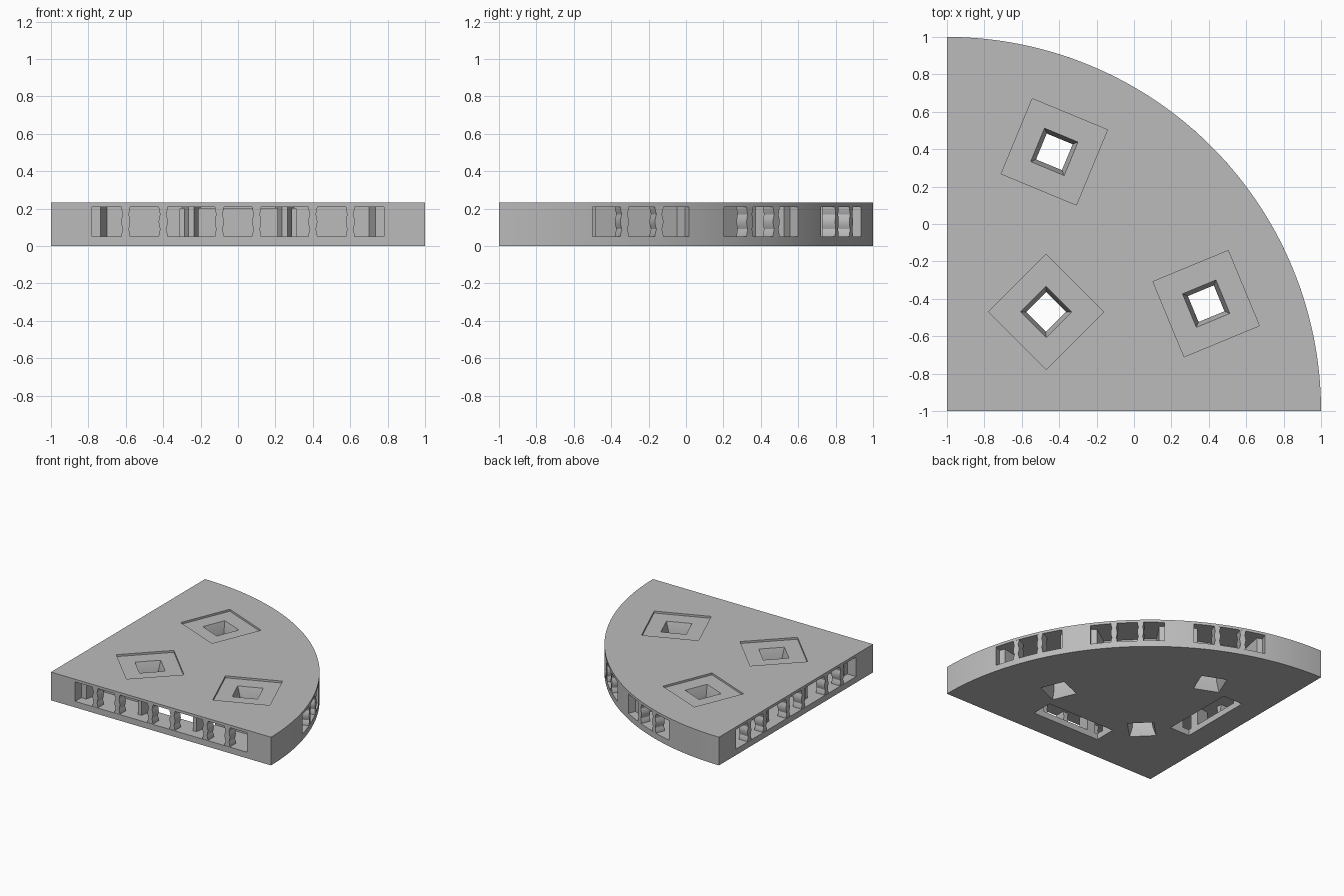
import bpy, bmesh, math
from mathutils import Matrix, Vector

cube = bpy.data.objects.get("Cube")
if cube:
    bpy.data.objects.remove(cube, do_unlink=True)

H = 0.232                 # slab height
R = 2.0                   # radius of the quarter disc
CORNER = Vector((-1, -1, 0))
LOW, HIGH = 0.05, 0.21    # floor and ceiling of the side bays

stone = bpy.data.materials.new("plain grey")
stone.use_nodes = True
stone.diffuse_color = (0.5, 0.5, 0.5, 1)
stone.node_tree.nodes["Principled BSDF"].inputs["Base Color"].default_value = (0.5, 0.5, 0.5, 1)


def make_object(name, bm, matrix=Matrix()):
    bmesh.ops.recalc_face_normals(bm, faces=bm.faces)
    mesh = bpy.data.meshes.new(name)
    bm.to_mesh(mesh)
    bm.free()
    mesh.materials.append(stone)
    mesh.transform(matrix)
    ob = bpy.data.objects.new(name, mesh)
    bpy.context.collection.objects.link(ob)
    return ob


def loft(bm, rings):
    """Closed solid through rings with equal point counts."""
    loops = [[bm.verts.new(p) for p in ring] for ring in rings]
    for a, b in zip(loops, loops[1:]):
        for i in range(len(a)):
            j = (i + 1) % len(a)
            bm.faces.new((a[i], a[j], b[j], b[i]))
    bm.faces.new(loops[0][::-1])
    bm.faces.new(loops[-1])


def prism(bm, outline, z0, z1):
    loft(bm, [[(x, y, z) for x, y in outline] for z in (z0, z1)])


def square(half, z):
    return [(-half, -half, z), (half, -half, z), (half, half, z), (-half, half, z)]


def frame(x, y, angle):
    return Matrix.Translation((x, y, 0)) @ Matrix.Rotation(angle, 4, "Z")


# Quarter-disc slab
bm = bmesh.new()
STEPS = 96
arc = [(CORNER.x + R * math.cos(a), CORNER.y + R * math.sin(a))
       for a in (math.pi / 2 * i / STEPS for i in range(STEPS + 1))]
prism(bm, [(-1, -1)] + arc, 0, H)
slab = make_object("quarter_round_slab", bm)

# Bay frames: local +y points into the slab, origin lies on the side wall
bays = []
for t in (-0.5, 0, 0.5):
    bays.append(frame(t, -1, 0))
    bays.append(frame(-1, t, -math.pi / 2))
for deg in (22.5, 45, 67.5):
    a = math.radians(deg)
    bays.append(frame(CORNER.x + R * math.cos(a), CORNER.y + R * math.sin(a), a + math.pi / 2))

cutters = []

# Clip bays: wide mouth, step, then a tapering chamber
half_plan = [(0.28, -0.06), (0.28, 0.08), (0.235, 0.08), (0.2, 0.26)]
plan = half_plan + [(-x, y) for x, y in reversed(half_plan)]
for m in bays:
    bm = bmesh.new()
    prism(bm, plan, LOW, HIGH)
    cutters.append(make_object("bay_cutter", bm, m))

# Underside slots behind the middle bay of each straight side
for m in bays[2:4]:
    bm = bmesh.new()
    prism(bm, [(-0.31, 0.2), (0.31, 0.2), (0.31, 0.38), (-0.31, 0.38)], -0.05, 0.2)
    cutters.append(make_object("slot_cutter", bm, m))

# Square sockets: shallow recess and an hourglass hole
for radius, deg in ((1.5, 22.5), (0.75, 45), (1.5, 67.5)):
    a = math.radians(deg)
    m = frame(CORNER.x + radius * math.cos(a), CORNER.y + radius * math.sin(a), a)
    bm = bmesh.new()
    loft(bm, [square(0.1, -0.05), square(0.1, 0), square(0.075, 0.07), square(0.075, 0.14),
              square(0.097, H - 0.016), square(0.2175, H - 0.016), square(0.2175, H + 0.05)])
    cutters.append(make_object("socket_cutter", bm, m))

for c in cutters:
    c.hide_render = True
    mod = slab.modifiers.new("cut", "BOOLEAN")
    mod.operation = "DIFFERENCE"
    mod.solver = "EXACT"
    mod.object = c

bpy.context.view_layer.update()
cut_mesh = bpy.data.meshes.new_from_object(slab.evaluated_get(bpy.context.evaluated_depsgraph_get()))
slab.modifiers.clear()
slab.data = cut_mesh
for c in cutters:
    bpy.data.objects.remove(c, do_unlink=True)

# Posts in the bay mouths: two stacked bulges with a waist between them
bm = bmesh.new()
N = 20
for m in bays:
    for cx in (-0.1, 0.1):
        side = []
        for i in range(N + 1):
            f = i / N
            w = 0.016 + 0.008 * abs(math.cos(2 * math.pi * f))
            side.append((w, LOW + (HIGH - LOW) * f))
        outline = side + [(-w, z) for w, z in reversed(side)]
        loft(bm, [[m @ Vector((cx + w, d, z)) for w, z in outline] for d in (0.003, 0.08)])
posts = make_object("bay_posts", bm)

# Smooth the curved wall and posts, keep corners sharp
bpy.ops.object.select_all(action="DESELECT")
for ob in (slab, posts):
    ob.select_set(True)
bpy.context.view_layer.objects.active = slab
bpy.ops.object.shade_smooth_by_angle(angle=math.radians(25))
